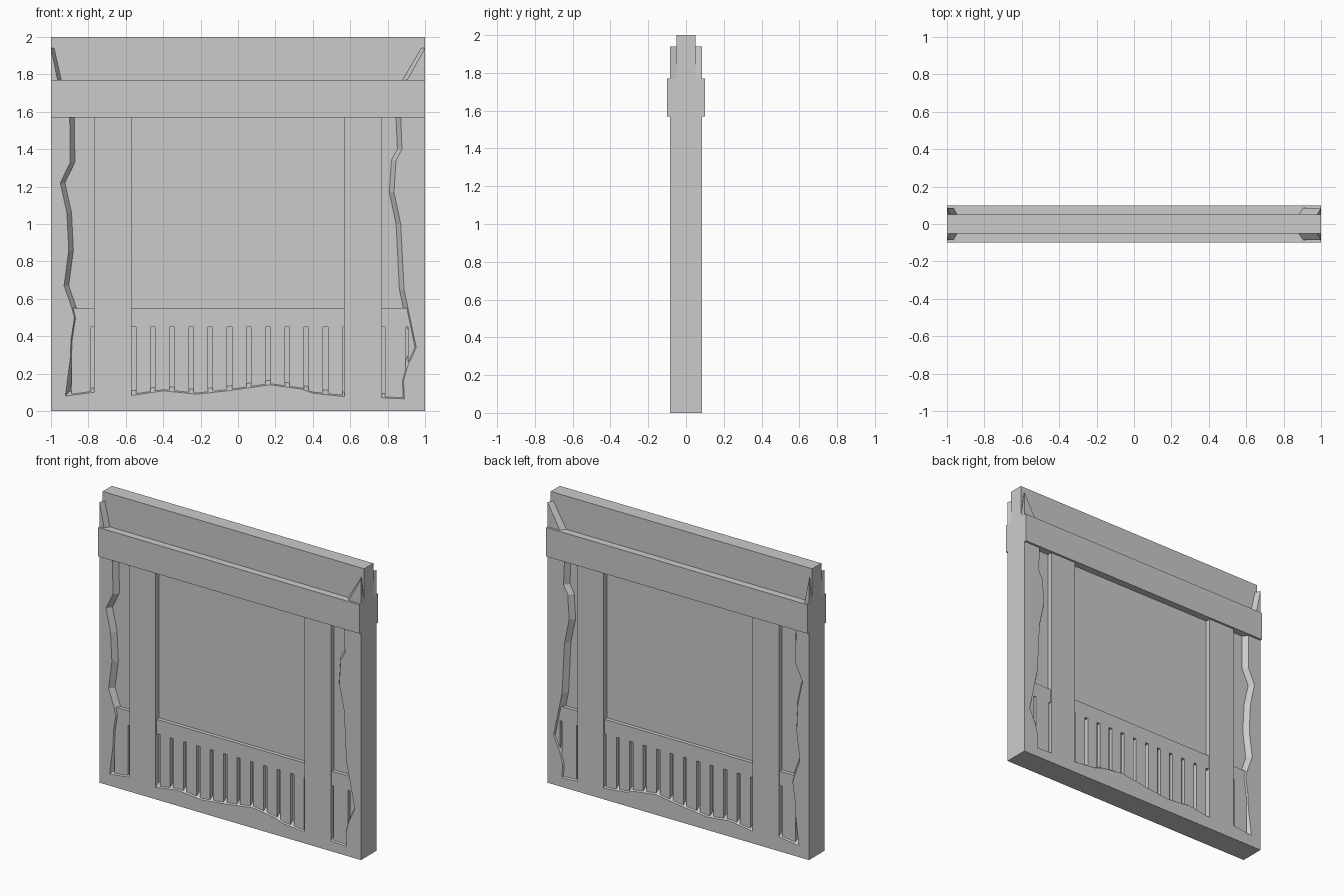
import bpy
import bmesh

if "Cube" in bpy.data.objects:
    bpy.data.objects.remove(bpy.data.objects["Cube"], do_unlink=True)

stone = bpy.data.materials.new("grey_stone")
stone.use_nodes = True
grey = (0.6, 0.6, 0.6, 1.0)
stone.diffuse_color = grey
stone.node_tree.nodes["Principled BSDF"].inputs["Base Color"].default_value = grey

CORE, FACE, PLANK, BAND = 0.05, 0.085, 0.076, 0.1   # depths from the mid plane
SILL, RAIL, LINTEL, CAP = 0.55, 0.45, 1.57, 1.77    # heights
SLOPE = 0.025                                       # run of the broken edges


def add_prism(bm, front, back, depth, inner):
    """Solid between a front outline and a matching deeper outline, as (x, z) points."""
    f = [bm.verts.new((x, -depth, z)) for x, z in front]
    b = [bm.verts.new((x, -inner, z)) for x, z in back]
    bm.faces.new(f)
    bm.faces.new(b[::-1])
    for i in range(len(f)):
        j = (i + 1) % len(f)
        bm.faces.new((f[i], b[i], b[j], f[j]))


def make(name, shapes, depth, inner=CORE, mirror=True):
    """One object from outline pairs, repeated on the back face."""
    bm = bmesh.new()
    for front, back in shapes:
        add_prism(bm, front, back, depth, inner)
    bmesh.ops.recalc_face_normals(bm, faces=bm.faces)
    mesh = bpy.data.meshes.new(name)
    bm.to_mesh(mesh)
    bm.free()
    mesh.materials.append(stone)
    obj = bpy.data.objects.new(name, mesh)
    bpy.context.collection.objects.link(obj)
    if mirror:
        mod = obj.modifiers.new("both_faces", "MIRROR")
        mod.use_axis = (False, True, False)
        mod.use_clip = False
        mod.use_mirror_merge = False
    return obj


def rect(x0, x1, z0, z1):
    pts = [(x0, z0), (x1, z0), (x1, z1), (x0, z1)]
    return pts, pts


# Core slab and lintel band run through the whole wall
make("wall_core", [rect(-1, 1, 0, 2)], CORE, -CORE, mirror=False)
make("lintel_band", [rect(-1, 1, LINTEL, CAP)], BAND, -BAND, mirror=False)

# Pillars beside the central panel
for side, s in (("left", 1), ("right", -1)):
    make(side + "_pillar", [rect(s * 0.57, s * 0.77, 0, LINTEL)], FACE)

# Broken plaster at the wall ends, from the lintel down to the base
cracks = {
    "right": (-1, [(0.90, LINTEL), (0.897, 1.33), (0.95, 1.22), (0.915, 1.06),
                   (0.905, 0.86), (0.93, 0.67), (0.888, SILL), (0.875, 0.5),
                   (0.893, 0.38), (0.897, 0.28), (0.923, 0.08)], 0.10),
    "left": (1, [(0.87, LINTEL), (0.877, 1.4), (0.845, 1.34), (0.834, 1.17),
                 (0.87, 1.0), (0.888, 0.65), (0.909, SILL), (0.953, 0.34),
                 (0.907, 0.24), (0.885, 0.16), (0.89, 0.065)], 0.07),
}
for side, (s, crack, foot) in cracks.items():
    outer = [(s, 0), (s, LINTEL)]
    end = (s * 0.77, 0)
    front = outer + [(s * x, z) for x, z in crack] + [(s * 0.77, foot), end]
    back = outer + [(s * (x - SLOPE), z) for x, z in crack[:-1]]
    back += [(s * (crack[-1][0] - SLOPE), crack[-1][1] + SLOPE),
             (s * 0.77, foot + SLOPE), end]
    make(side + "_broken_edge", [(front, back)], FACE)

# Ragged plaster along the base of the central panel
ragged = [(-0.57, 0.083), (-0.40, 0.108), (-0.22, 0.09), (-0.04, 0.11),
          (0.17, 0.14), (0.34, 0.117), (0.40, 0.095), (0.57, 0.077)]
base = [(0.57, 0), (-0.57, 0)]
make("ragged_base", [(ragged + base, [(x, z + SLOPE) for x, z in ragged] + base)], FACE)

# Exposed planks with gaps between them, under a plain rail
PITCH, GAP = 0.1025, 0.025
planks = [rect(-0.57, 0.57, RAIL, SILL)]
for k in range(11):
    x = -0.57 + k * PITCH
    planks.append(rect(x + GAP, min(x + PITCH, 0.57), 0.03, RAIL))
make("centre_planks", planks, PLANK)
make("right_planks", [rect(-0.93, -0.77, RAIL, SILL), rect(-0.89, -0.787, 0.03, RAIL),
                      rect(-0.98, -0.914, 0.03, RAIL)], PLANK)
make("left_planks", [rect(0.77, 0.97, RAIL, SILL), rect(0.785, 0.896, 0.03, RAIL),
                     rect(0.909, 0.98, 0.03, RAIL)], PLANK)

# Broken corners above the lintel
make("right_top_corner", [([(-1, CAP), (-0.965, CAP), (-1, 1.94)],
                           [(-1, CAP), (-0.945, CAP), (-0.983, 1.94)])], FACE)
make("left_top_corner", [([(1, CAP), (0.905, CAP), (1, 1.94)],
                          [(1, CAP), (0.88, CAP), (0.98, 1.94)])], FACE)
